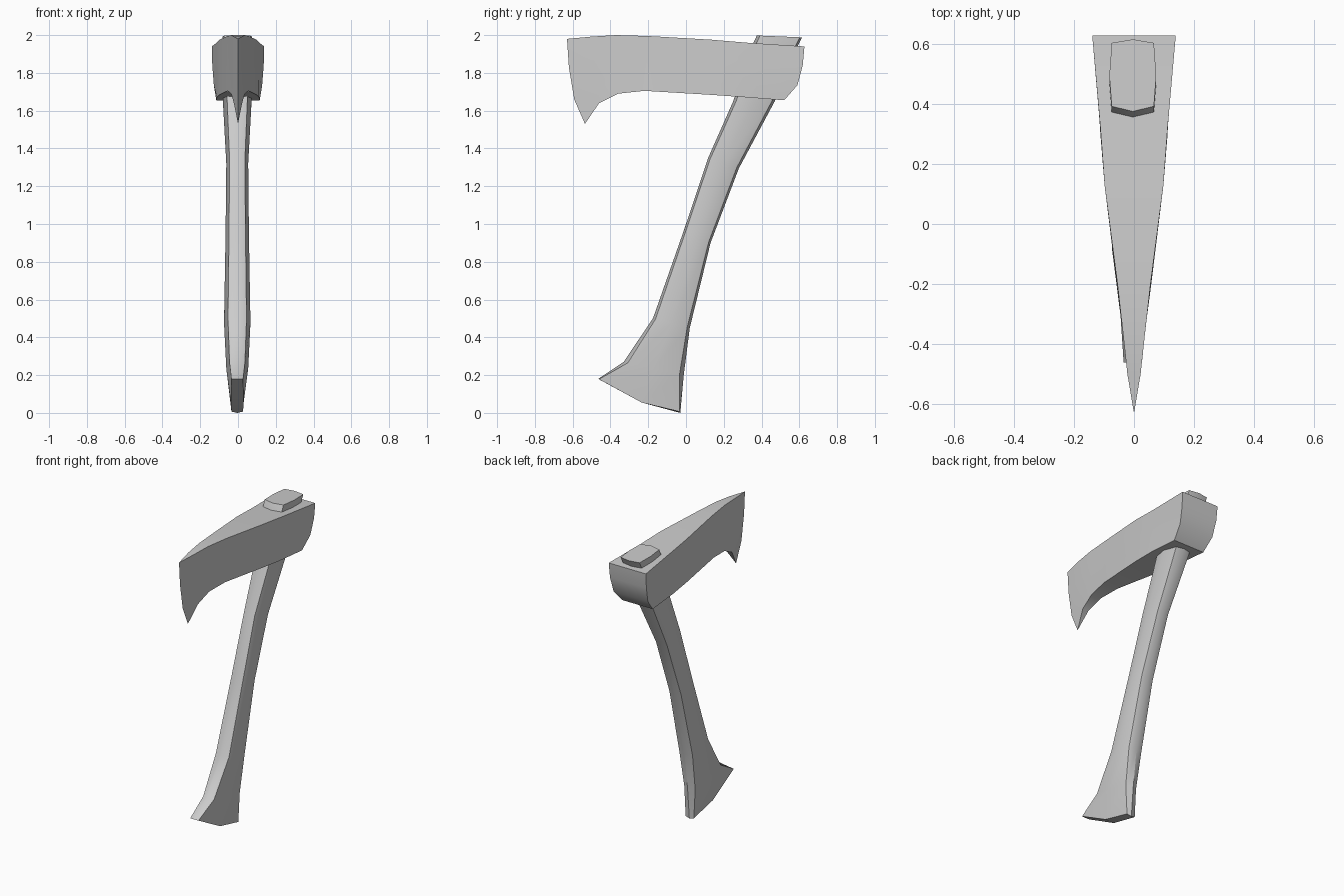
import bpy, bmesh
from math import radians
from mathutils import Vector

if "Cube" in bpy.data.objects:
    bpy.data.objects.remove(bpy.data.objects["Cube"])


def finish(bm, name, angle=40):
    bmesh.ops.remove_doubles(bm, verts=bm.verts, dist=0.0005)
    bmesh.ops.recalc_face_normals(bm, faces=bm.faces)
    mesh = bpy.data.meshes.new(name)
    bm.to_mesh(mesh)
    bm.free()
    ob = bpy.data.objects.new(name, mesh)
    bpy.context.collection.objects.link(ob)
    bpy.ops.object.select_all(action='DESELECT')
    ob.select_set(True)
    bpy.context.view_layer.objects.active = ob
    bpy.ops.object.shade_smooth_by_angle(angle=radians(angle))
    return ob


def skin(bm, rings):
    # closed rings joined into a tube
    for a, b in zip(rings, rings[1:]):
        n = len(a)
        for i in range(n):
            j = (i + 1) % n
            bm.faces.new((a[i], a[j], b[j], b[i]))


# Axe head: columns of (y, z, half width) from the cutting edge to the poll
def column(top, bottom, half_width):
    t, b = Vector(top), Vector(bottom)
    return [(*t.lerp(b, k / 3), half_width) for k in range(4)]


columns = [
    [(-0.63, 1.98, 0), (-0.62, 1.83, 0), (-0.592, 1.66, 0), (-0.535, 1.53, 0)],
    column((-0.50, 1.992), (-0.46, 1.64), 0.022),
    column((-0.37, 2.0), (-0.36, 1.69), 0.036),
    column((-0.20, 1.995), (-0.22, 1.705), 0.055),
    column((0.13, 1.976), (0.13, 1.684), 0.098),
    column((0.32, 1.96), (0.30, 1.672), 0.112),
    [(0.627, 1.94, 0.139), (0.618, 1.84, 0.136), (0.59, 1.735, 0.128), (0.52, 1.655, 0.115)],
]
bm = bmesh.new()
rings = []
for col in columns:
    pts = [(w, y, z) for y, z, w in col] + [(-w, y, z) for y, z, w in reversed(col)]
    rings.append([bm.verts.new(p) for p in pts])
skin(bm, rings)
poll = rings[-1]
for i in range(3):
    bm.faces.new((poll[i], poll[i + 1], poll[6 - i], poll[7 - i]))
finish(bm, "axe_head", 30)

# Handle: stations of front point, back point and half width, (y, z)
stations = [
    ((-0.465, 0.18), (-0.03, 0.005), 0.034),
    ((-0.33, 0.27), (-0.012, 0.2), 0.058),
    ((-0.175, 0.50), (0.02, 0.45), 0.070),
    ((-0.01, 0.97), (0.13, 0.90), 0.062),
    ((0.115, 1.345), (0.28, 1.295), 0.058),
    ((0.25, 1.65), (0.47, 1.65), 0.076),
    ((0.355, 1.955), (0.59, 1.94), 0.078),
    ((0.375, 1.998), (0.615, 1.988), 0.078),
]
section = [(0, 0), (0.7, 0.07), (1, 0.5), (0.7, 0.93), (0, 1),
           (-0.7, 0.93), (-1, 0.5), (-0.7, 0.07)]
boxy = [(0, 0), (0.9, 0.07), (1, 0.5), (0.9, 0.95), (0, 1),
        (-0.9, 0.95), (-1, 0.5), (-0.9, 0.07)]
bm = bmesh.new()
rings = []
for i, (f, b, w) in enumerate(stations):
    ring = []
    for u, t in (boxy if i in (0, 6, 7) else section):
        if i == 0:
            t = {0.07: 0.01, 0.95: 0.99}.get(t, t)
        y, z = Vector(f).lerp(Vector(b), t)
        if i == 0 and t == 0.5:
            y, z = -0.235, 0.055        # bowed butt of the knob
        ring.append(bm.verts.new((u * w - 0.004, y, z)))
    rings.append(ring)
skin(bm, rings)
r = rings[0]
bm.faces.new((r[6], r[7], r[0], r[1], r[2]))
bm.faces.new((r[2], r[3], r[4], r[5], r[6]))
bm.faces.new(rings[-1])
for v in bm.verts:
    v.co.z = max(v.co.z, 0)
rings[0][4].co.z = 0
finish(bm, "handle", 40)
